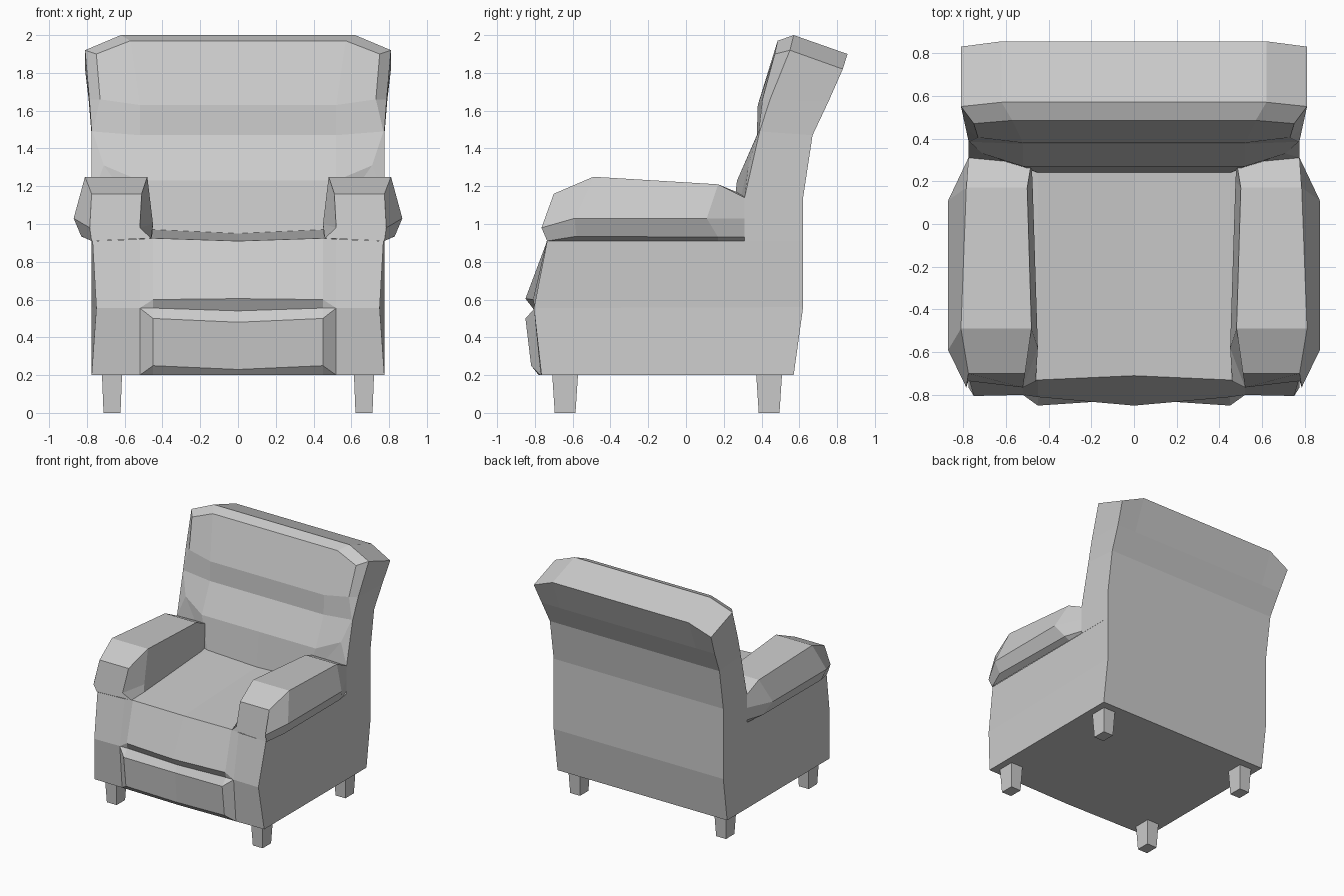
import bpy, bmesh
from mathutils import Vector


def build(name, grids, inside, caps=()):
    """Loft each grid of half-model rows, face it away from 'inside', mirror in x."""
    bm = bmesh.new()
    cache = {}

    def vert(p):
        key = tuple(round(c, 4) for c in p)
        if key not in cache:
            cache[key] = bm.verts.new(key)
        return cache[key]

    def face(points):
        vs = list(dict.fromkeys(vert(p) for p in points))
        if len(vs) > 2:
            f = bm.faces.new(vs)
            f.normal_update()
            if f.normal.dot(f.calc_center_median() - Vector(inside)) < 0:
                f.normal_flip()

    for rows in grids:
        for r, s in zip(rows, rows[1:]):
            for i in range(len(r) - 1):
                face((r[i], r[i + 1], s[i + 1], s[i]))
    for cap in caps:
        face(cap)
    me = bpy.data.meshes.new(name)
    bm.to_mesh(me)
    bm.free()
    ob = bpy.data.objects.new(name, me)
    bpy.context.collection.objects.link(ob)
    mod = ob.modifiers.new("Mirror", 'MIRROR')
    mod.use_clip = True
    return ob


def rear(x, y, z):
    return [(x, y, z), (0.62, y, z), (0, y, z)]


# Base: side and rear walls plus the underside
walls = [
    [(.52, -.77, .2), (.775, -.765, .2)] + rear(.775, .57, .2),
    [(.52, -.80, .555), (.75, -.805, .555)] + rear(.775, .62, .56),
    [(.52, -.735, .92), (.77, -.735, .91)] + rear(.775, .62, .91),
]
underside = [[(0, -.78, .2), (.52, -.77, .2), (.775, -.765, .2)],
             [(0, .57, .2), (.62, .57, .2), (.775, .57, .2)]]
build("base", [walls, underside], (0, 0, .5))

# Footrest panel, cushion overhang and seat as one strip from bottom to back
seat = [
    [(0, -.78, .2), (.45, -.77, .2), (.52, -.77, .2)],
    [(0, -.80, .23), (.45, -.82, .25), (.52, -.77, .2)],
    [(0, -.82, .48), (.45, -.85, .5), (.52, -.80, .555)],
    [(0, -.80, .54), (.45, -.80, .555), (.52, -.80, .555)],
    [(0, -.85, .605), (.45, -.81, .6), (.52, -.80, .555)],
    [(0, -.71, .91), (.45, -.73, .925), (.52, -.735, .92)],
    [(0, .24, .95), (.45, .24, .97), (.50, .28, .97)],
]
build("seat_and_footrest", [seat], (0, 0, .5))

# Padded arms: cross-sections from front to back
arm = [
    [(.46, -.735, .925), (.52, -.765, .98), (.51, -.70, 1.16), (.775, -.70, 1.16),
     (.785, -.765, .98), (.775, -.735, .91), (.775, -.735, .91)],
    [(.455, -.58, .93), (.45, -.58, 1.0), (.48, -.49, 1.25), (.81, -.49, 1.25),
     (.87, -.59, 1.03), (.83, -.58, .935), (.775, -.58, .91)],
    [(.475, .2, .96), (.475, .2, 1.0), (.50, .17, 1.21), (.785, .17, 1.21),
     (.87, .11, 1.03), (.82, .17, .93), (.775, .17, .91)],
    [(.49, .28, .96), (.49, .28, 1.0), (.48, .29, 1.16), (.775, .31, 1.14),
     (.775, .31, 1.03), (.775, .31, .93), (.775, .31, .91)],
]
build("arms", [arm], (.65, -.2, 1.0), [arm[0]])

# Backrest: rows from seat level to the top, then the chamfered crown
back = [
    [(0, .24, .95), (.45, .24, .97), (.47, .25, .97), (.775, .31, .91)] + rear(.775, .62, .91),
    [(0, .27, 1.23), (.52, .27, 1.23), (.71, .33, 1.31), (.775, .31, 1.14)] + rear(.775, .62, 1.14),
    [(0, .375, 1.47), (.52, .375, 1.47), (.77, .385, 1.49), (.775, .39, 1.49)] + rear(.775, .67, 1.47),
    [(0, .38, 1.63), (.52, .38, 1.63), (.73, .405, 1.66), (.787, .445, 1.66)] + rear(.79, .755, 1.65),
    [(0, .485, 1.97), (.57, .485, 1.97), (.75, .47, 1.90), (.81, .55, 1.92),
     (.81, .83, 1.82), (.62, .855, 1.9), (0, .855, 1.9)],
]
crown = [back[-1][:3],
         [(0, .57, 2), (.62, .57, 2), (.81, .55, 1.92)],
         [(0, .855, 1.9), (.62, .855, 1.9), (.81, .83, 1.82)]]
build("backrest", [back, crown], (0, .5, 1.4))

# Tapered square legs
for label, y in (("front", -.64), ("rear", .44)):
    def ring(hx, hy, z):
        return [(.667 + sx * hx, y + sy * hy, z)
                for sx, sy in ((-1, -1), (1, -1), (1, 1), (-1, 1), (-1, -1))]
    low, high = ring(.045, .055, 0), ring(.053, .068, .2)
    build(label + "_legs", [[low, high]], (.667, y, .1), [low[:4]])
